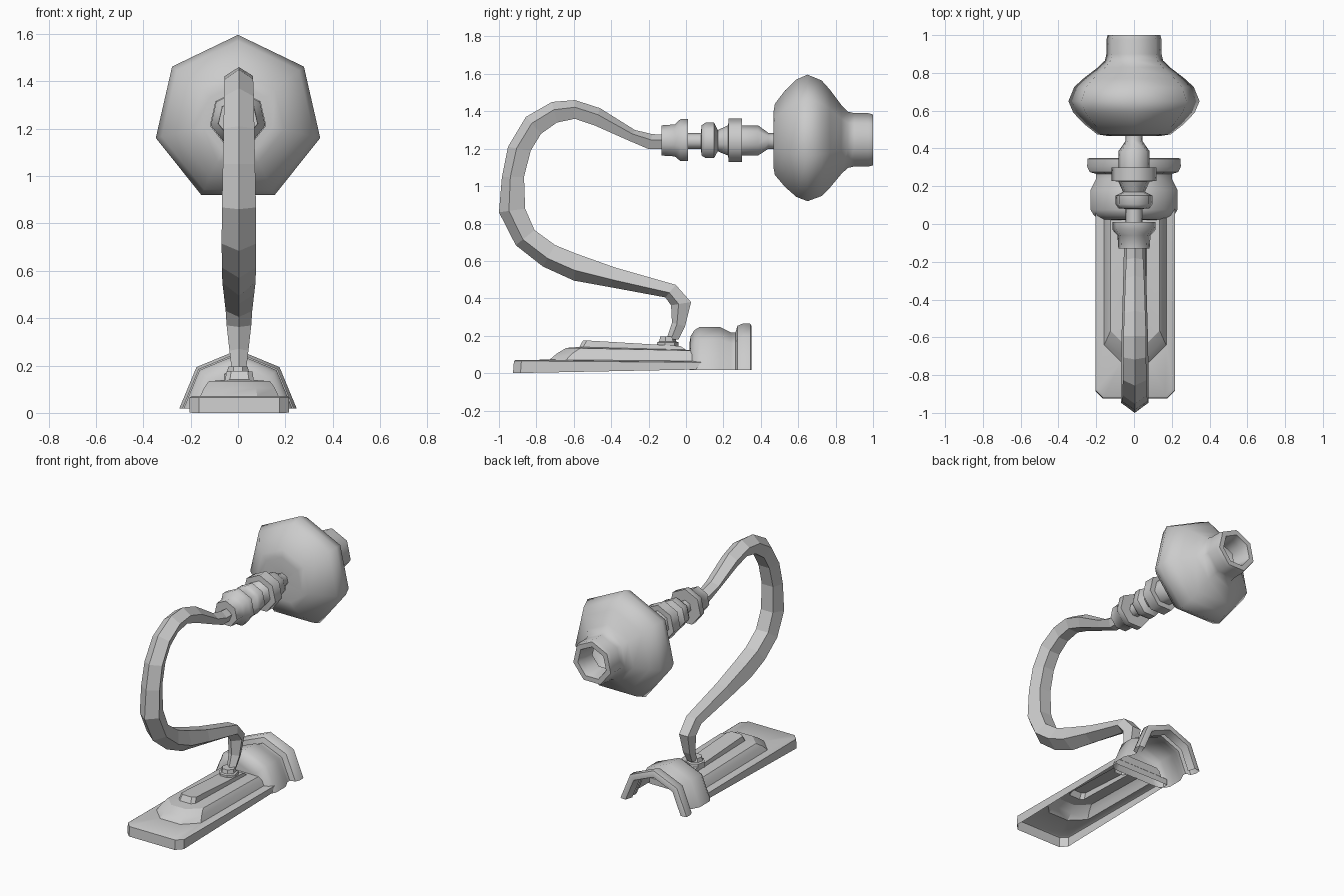
import bpy, bmesh, math

if "Cube" in bpy.data.objects:
    bpy.data.objects.remove(bpy.data.objects["Cube"])


def make(name, rings, closed=True, cap_start=False, cap_end=False, smooth=None):
    """Bridge a list of equal-length vertex rings into one object."""
    bm = bmesh.new()
    vs = [[bm.verts.new(p) for p in ring] for ring in rings]
    n = len(rings[0])
    for a, b in zip(vs, vs[1:]):
        for i in range(n if closed else n - 1):
            j = (i + 1) % n
            bm.faces.new((a[i], a[j], b[j], b[i]))
    if cap_start:
        bm.faces.new(vs[0])
    if cap_end:
        bm.faces.new(vs[-1])
    bmesh.ops.recalc_face_normals(bm, faces=bm.faces)
    me = bpy.data.meshes.new(name)
    bm.to_mesh(me)
    bm.free()
    ob = bpy.data.objects.new(name, me)
    bpy.context.collection.objects.link(ob)
    if smooth:
        bpy.ops.object.select_all(action='DESELECT')
        ob.select_set(True)
        bpy.context.view_layer.objects.active = ob
        bpy.ops.object.shade_smooth_by_angle(angle=math.radians(smooth))
    return ob


def lathe_y(profile, zc, angles):
    """Rings of (y, radius) around an axis parallel to y."""
    return [[(r * math.cos(a), y, zc + r * math.sin(a)) for a in angles]
            for y, r in profile]


HEPT = [math.pi / 2 + i * math.tau / 7 for i in range(7)]
AXIS_Z = 1.24

# Seven-sided shade with a thick-rimmed open neck
make("lamp_shade", lathe_y(
    [(.47, .03), (.467, .15), (.475, .2), (.53, .272), (.59, .33), (.65, .356),
     (.725, .325), (.77, .275), (.83, .195), (.865, .158), (.9, .15),
     (.975, .15), (1.0, .143), (1.0, .108), (.95, .095), (.87, .09)],
    AXIS_Z, HEPT), smooth=55)

# Turned connector between arm and shade
make("shade_connector", lathe_y(
    [(-.13, .085), (-.06, .09), (-.03, .118), (.01, .118), (.01, .045),
     (.08, .045), (.083, .085), (.105, .1), (.15, .1), (.17, .06),
     (.225, .085), (.228, .122), (.3, .122), (.3, .085), (.385, .085),
     (.44, .045), (.485, .045)],
    AXIS_Z, HEPT), cap_start=True, cap_end=True, smooth=55)

# Five-sided S-curved arm: outer ridge (y, z), inner flat (y, z), half width
ARM = [
    (-.105, .18, -.04, .18, .03),
    (-.075, .27, -.005, .25, .04),
    (-.08, .363, .027, .38, .052),
    (-.11, .405, -.055, .472, .056),
    (-.406, .46, -.38, .565, .064),
    (-.6, .495, -.59, .64, .07),
    (-.765, .57, -.7, .685, .072),
    (-.91, .684, -.81, .765, .073),
    (-1.0, .86, -.86, .88, .072),
    (-.984, 1.05, -.866, 1.05, .068),
    (-.952, 1.21, -.83, 1.19, .065),
    (-.856, 1.37, -.775, 1.28, .063),
    (-.717, 1.45, -.69, 1.34, .06),
    (-.594, 1.46, -.594, 1.36, .06),
    (-.46, 1.417, -.49, 1.325, .056),
    (-.273, 1.30, -.31, 1.245, .05),
    (-.18, 1.278, -.2, 1.198, .045),
    (-.12, 1.275, -.12, 1.198, .042),
]


def arm_ring(oy, oz, iy, iz, w):
    my, mz = oy + .38 * (iy - oy), oz + .38 * (iz - oz)
    return [(.004, oy, oz), (w + .004, my, mz), (.62 * w, iy, iz),
            (-.62 * w, iy, iz), (-w + .004, my, mz)]


make("curved_arm", [arm_ring(*p) for p in ARM], cap_start=True, cap_end=True)


def plate(w, y0, y1, z0, z1, c):
    """Rectangle outline with clipped front corners, height sloping z0 to z1."""
    def z(y):
        return z0 + (z1 - z0) * (y - y0) / (y1 - y0)
    pts = [(-w + c, y0), (w - c, y0), (w, y0 + c), (w, y1), (-w, y1), (-w, y0 + c)]
    return [(x + .006, y, z(y)) for x, y in pts]


# Hollow stepped base plate, open underneath
make("base_plate", [
    plate(.21, -.925, .08, 0, .02, .04),
    plate(.21, -.92, .08, .065, .058, .04),
    plate(.2, -.91, .08, .071, .06, .04),
    plate(.165, -.73, .075, .072, .065, .09),
    plate(.15, -.69, .075, .105, .1, .08),
    plate(.13, -.64, .07, .135, .12, .075),
    plate(.06, -.57, .0, .14, .125, .02),
    plate(.055, -.55, -.03, .176, .145, .02)], cap_end=True, smooth=25)

# Small round foot under the arm
make("arm_foot", [[(r * math.cos(a), -.1 + r * math.sin(a), z) for a in HEPT]
                  for z, r in [(.13, .062), (.165, .06), (.17, .048), (.195, .042)]],
     cap_end=True, smooth=30)

# Half-octagon socket with a flared rim, open at the back and bottom
HALF = [i * math.pi / 4 for i in range(5)]
make("base_socket", lathe_y(
    [(.02, .005), (.02, .15), (.025, .18), (.045, .212), (.075, .23), (.18, .23),
     (.24, .2), (.265, .2), (.275, .235), (.305, .248), (.345, .246), (.35, .235),
     (.35, .205), (.3, .19)],
    .018, HALF), closed=False, smooth=50)
